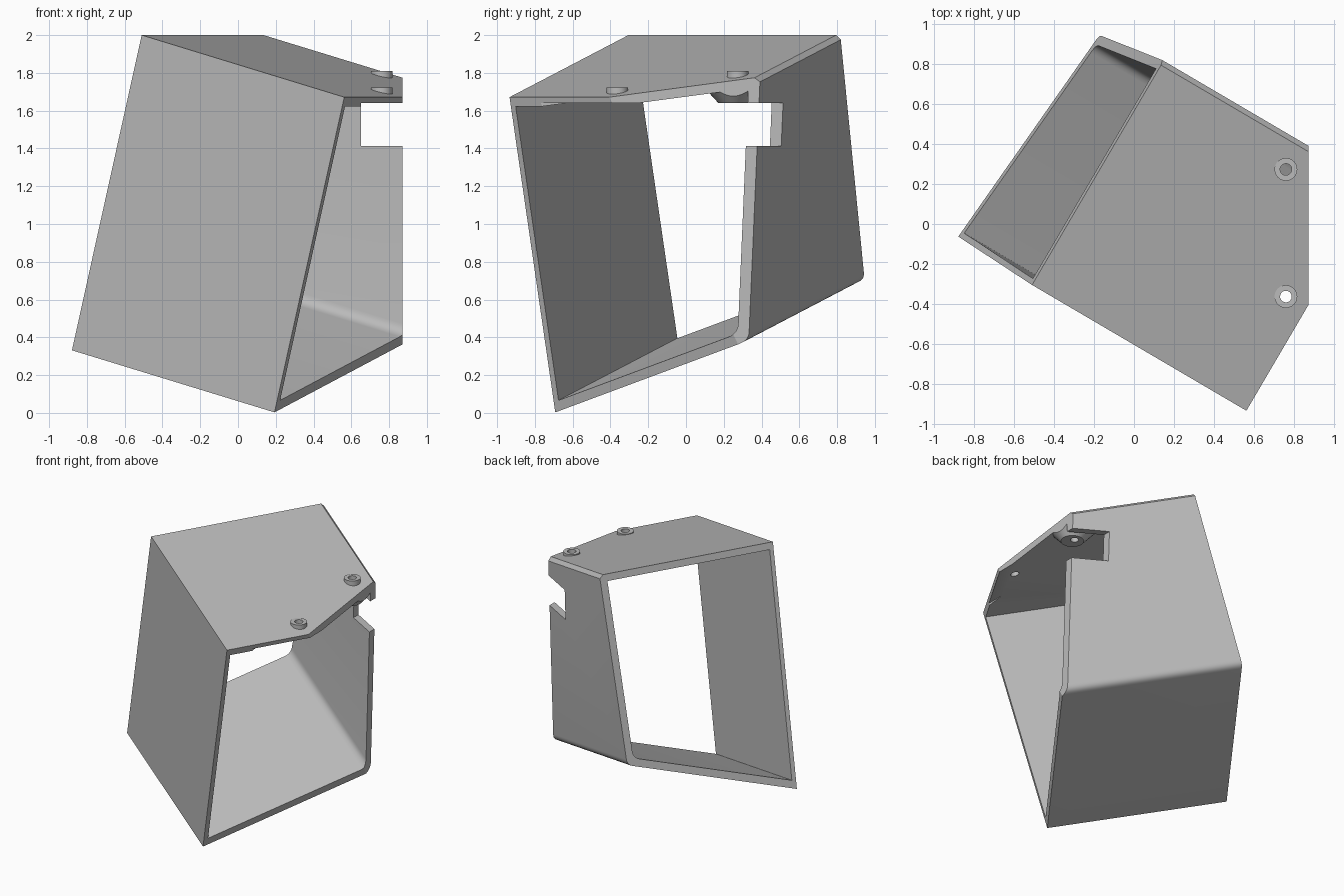
import bpy, bmesh, math
from mathutils import Vector, Matrix

if "Cube" in bpy.data.objects:
    bpy.data.objects.remove(bpy.data.objects["Cube"], do_unlink=True)

grey = bpy.data.materials.new("plain grey")
grey.use_nodes = True
grey.diffuse_color = (0.5, 0.5, 0.5, 1)
grey.node_tree.nodes["Principled BSDF"].inputs["Base Color"].default_value = (0.5, 0.5, 0.5, 1)

# Tilted frame: along = tube axis, back = depth, up = height of the tube
yaw, tilt = math.radians(30.4), math.radians(14.8)
along = Vector((math.cos(yaw) * math.cos(tilt), -math.sin(yaw) * math.cos(tilt), -math.sin(tilt)))
back = Vector((math.sin(yaw), math.cos(yaw), 0))
up = back.cross(along) * -1
corner = Vector((-0.51, -0.305, 2.0))
LENGTH = 1.286


def make_object(name, bm):
    bmesh.ops.recalc_face_normals(bm, faces=bm.faces)
    mesh = bpy.data.meshes.new(name)
    bm.to_mesh(mesh)
    bm.free()
    mesh.materials.append(grey)
    obj = bpy.data.objects.new(name, mesh)
    bpy.context.collection.objects.link(obj)
    return obj


def rounded(before, point, after, size, steps=6):
    """Points of a round between two straight edges."""
    p = Vector(point)
    a = p + (Vector(before) - p).normalized() * size
    b = p + (Vector(after) - p).normalized() * size
    ts = [i / steps for i in range(steps + 1)]
    return [a * (1 - t) ** 2 + p * 2 * t * (1 - t) + b * t * t for t in ts]


def prism(name, profile, start, end):
    bm = bmesh.new()
    rings = [[bm.verts.new(corner + along * s + back * p[0] + up * p[1]) for p in profile]
             for s in (start, end)]
    for ring in rings:
        bm.faces.new(ring)
    n = len(profile)
    for i in range(n):
        j = (i + 1) % n
        bm.faces.new((rings[0][i], rings[0][j], rings[1][j], rings[1][i]))
    return make_object(name, bm)


def box(name, low, high):
    bm = bmesh.new()
    bmesh.ops.create_cube(bm, size=1)
    low, high = Vector(low), Vector(high)
    for v in bm.verts:
        v.co = (low + high) / 2 + Vector(a * b for a, b in zip(v.co, high - low))
    return make_object(name, bm)


def cone(name, x, y, z0, z1, r0, r1):
    bm = bmesh.new()
    bmesh.ops.create_cone(bm, cap_ends=True, segments=32, radius1=r0, radius2=r1, depth=z1 - z0,
                          matrix=Matrix.Translation((x, y, (z0 + z1) / 2)))
    return make_object(name, bm)


def combine(target, tool, operation):
    mod = target.modifiers.new(operation, "BOOLEAN")
    mod.operation, mod.object, mod.solver = operation, tool, "EXACT"
    bpy.context.view_layer.objects.active = target
    bpy.ops.object.modifier_apply(modifier=mod.name)
    bpy.data.objects.remove(tool, do_unlink=True)


# Outer shell with a chamfered back edge and a rounded lower back edge
foot, heel, top_back = (0.022, -1.726), (1.249, -1.338), (1.30, -0.025)
outer = [(0, 0), foot] + rounded(foot, heel, top_back, 0.04) + [top_back, (1.275, 0)]
housing = prism("angled_housing", outer, 0, LENGTH)

# Hollow running right through the tube
in_foot, in_heel, in_top = (0.052, -1.66), (1.199, -1.297), (1.247, -0.05)
inner = [(0.03, -0.05), in_foot] + rounded(in_foot, in_heel, in_top, 0.05) + [in_top]
combine(housing, prism("hollow_cutter", inner, -0.1, LENGTH + 0.1), "DIFFERENCE")

# Screw collars on the top plate, and the thickened seat below the rear one
screws = [(0.76, 0.273, 1.81), (0.76, -0.363, 1.722)]
for x, y, z in screws:
    combine(housing, cone("screw_collar", x, y, z - 0.055, z, 0.057, 0.057), "UNION")
combine(housing, cone("screw_seat", 0.76, 0.25, 1.62, 1.74, 0.06, 0.17), "UNION")

# Side notch, vertical end cut and screw holes
combine(housing, box("notch_cutter", (0.65, -2, 1.413), (2, 2, 1.64)), "DIFFERENCE")
combine(housing, box("end_cutter", (0.872, -2, -1), (2, 2, 3)), "DIFFERENCE")
for x, y, z in screws:
    combine(housing, cone("hole_cutter", x, y, 1.5, 1.95, 0.029, 0.029), "DIFFERENCE")

# Smooth rounds, crisp edges
bpy.ops.object.select_all(action="DESELECT")
housing.select_set(True)
bpy.context.view_layer.objects.active = housing
bpy.ops.object.shade_smooth_by_angle(angle=math.radians(25))
